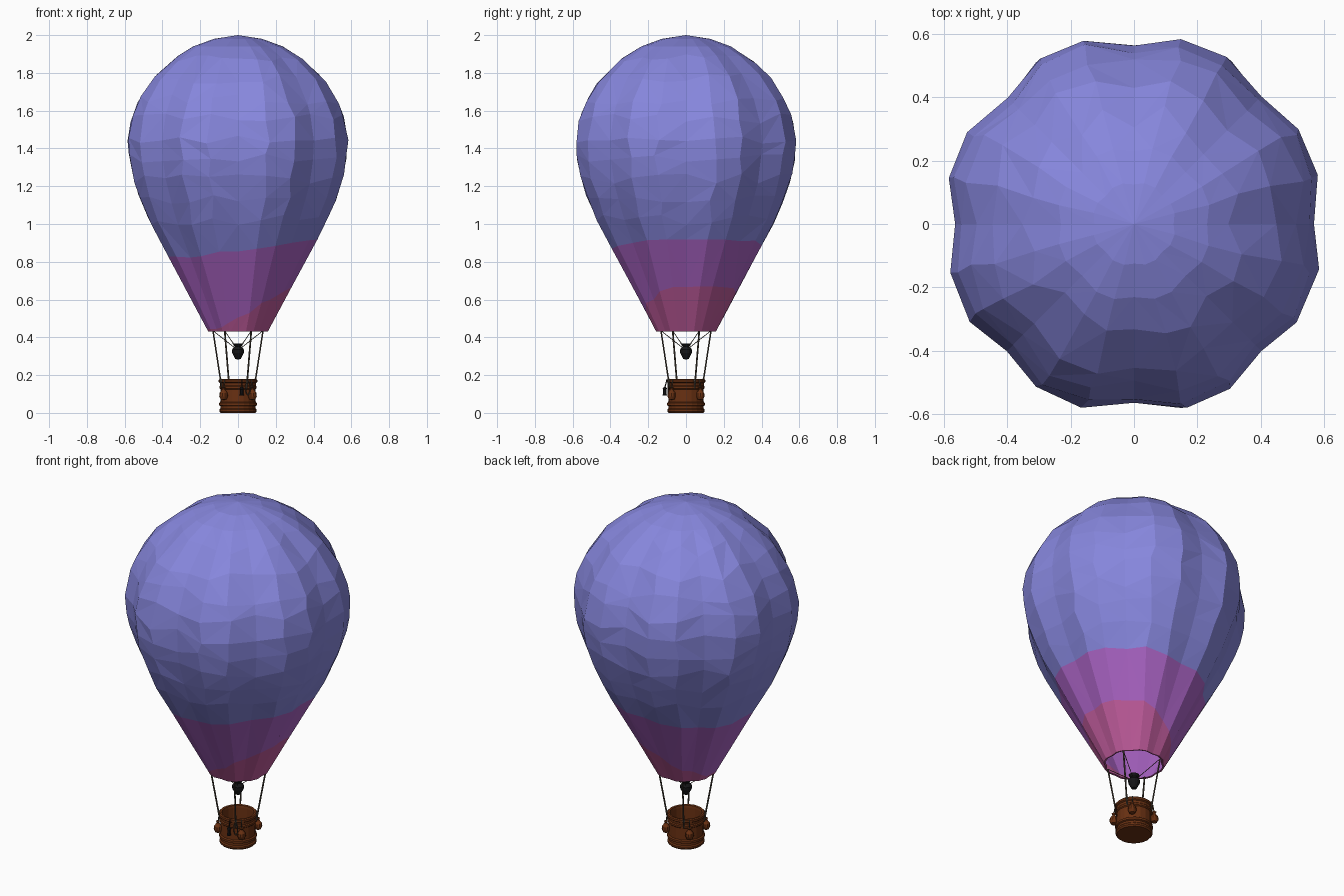
import bpy, bmesh, math, random
from mathutils import Vector

if "Cube" in bpy.data.objects:
    bpy.data.objects.remove(bpy.data.objects["Cube"])

random.seed(4)


def material(name, rgb):
    m = bpy.data.materials.new(name)
    m.diffuse_color = (*rgb, 1)
    m.use_nodes = True
    m.node_tree.nodes["Principled BSDF"].inputs["Base Color"].default_value = m.diffuse_color
    return m


BLUE = material("periwinkle blue", (0.24, 0.24, 0.72))
PURPLE = material("purple", (0.40, 0.125, 0.55))
PINK = material("rose pink", (0.52, 0.105, 0.33))
BROWN = material("wicker brown", (0.14, 0.03, 0.006))
ROPE = material("rope grey", (0.07, 0.055, 0.04))
BLACK = material("burner black", (0.008, 0.008, 0.009))


def add(name, bm, mats):
    bmesh.ops.recalc_face_normals(bm, faces=bm.faces)
    me = bpy.data.meshes.new(name)
    bm.to_mesh(me)
    bm.free()
    for m in mats:
        me.materials.append(m)
    ob = bpy.data.objects.new(name, me)
    bpy.context.collection.objects.link(ob)
    return ob


def lathe(name, profile, mat, sides=16, at=(0, 0, 0)):
    """Revolve (radius, z) points; zero radius ends become caps."""
    bm = bmesh.new()
    rings = []
    for r, z in profile:
        if r == 0:
            rings.append([bm.verts.new((at[0], at[1], at[2] + z))] * sides)
        else:
            rings.append([bm.verts.new((at[0] + r * math.cos(2 * math.pi * i / sides),
                                        at[1] + r * math.sin(2 * math.pi * i / sides),
                                        at[2] + z)) for i in range(sides)])
    for a, b in zip(rings, rings[1:]):
        for i in range(sides):
            j = (i + 1) % sides
            quad = list(dict.fromkeys((a[i], a[j], b[j], b[i])))
            if len(quad) > 2:
                bm.faces.new(quad)
    return add(name, bm, [mat])


def rod(name, p, q, r, mat, sides=6):
    p, q = Vector(p), Vector(q)
    d = q - p
    bm = bmesh.new()
    bmesh.ops.create_cone(bm, cap_ends=True, segments=sides, radius1=r, radius2=r, depth=d.length)
    ob = add(name, bm, [mat])
    ob.rotation_mode = 'QUATERNION'
    ob.rotation_quaternion = d.to_track_quat('Z', 'Y')
    ob.location = (p + q) / 2
    return ob


def polar(r, a, z):
    return (r * math.cos(a), r * math.sin(a), z)


# Envelope: eight gores, three columns each, faceted and slightly irregular
PROFILE = [(0.43, 0.16), (0.83, 0.375), (1.0, 0.47), (1.2, 0.555), (1.32, 0.582), (1.43, 0.592),
           (1.55, 0.575), (1.66, 0.53), (1.77, 0.46), (1.87, 0.355), (1.94, 0.24), (1.98, 0.13), (2.0, 0.0)]


def radius(z):
    for (z0, r0), (z1, r1) in zip(PROFILE, PROFILE[1:]):
        if z <= z1:
            return r0 + (r1 - r0) * (z - z0) / (z1 - z0)
    return 0.0


COLS = 24
ROWS = [0.43, "pink", "purple", 1.02, 1.13, 1.24, 1.35, 1.45, 1.56, 1.66, 1.77, 1.87, 1.94, 1.98]
bm = bmesh.new()
rings = []
for row in ROWS:
    ring = []
    for i in range(COLS):
        a = 2 * math.pi * i / COLS
        if row == "pink":            # tilted colour borders, highest on the right
            z = 0.55 + 0.13 * math.cos(a - 0.35) + random.uniform(-0.012, 0.012)
            z = max(z, 0.445)
        elif row == "purple":
            z = 0.872 + 0.048 * math.cos(a - 0.26) + random.uniform(-0.01, 0.01)
        else:
            z = row + (random.uniform(-0.028, 0.028) if 1 < row < 1.9 else 0)
        if row != 0.43 and i % 3:
            a += random.uniform(-0.025, 0.025)
        gore = 0.962 if i % 3 == 0 else 1.02
        ring.append(bm.verts.new(polar(radius(z) * gore, a, z)))
    rings.append(ring)
for k, (lo, hi) in enumerate(zip(rings, rings[1:])):
    for i in range(COLS):
        j = (i + 1) % COLS
        a, b, c, d = lo[i], lo[j], hi[j], hi[i]
        tris = ((a, b, c), (a, c, d)) if random.random() < 0.5 else ((a, b, d), (b, c, d))
        for t in tris:
            bm.faces.new(t).material_index = max(0, 2 - k)
top = bm.verts.new((0, 0, 2.0))
for i in range(COLS):
    bm.faces.new((rings[-1][i], rings[-1][(i + 1) % COLS], top))
# narrow lip folded inside the mouth
lip = [bm.verts.new((v.co.x * 0.94, v.co.y * 0.94, 0.432)) for v in rings[0]]
for i in range(COLS):
    j = (i + 1) % COLS
    bm.faces.new((rings[0][i], lip[i], lip[j], rings[0][j])).material_index = 2
add("envelope", bm, [BLUE, PURPLE, PINK])

# Basket with raised bands, open at the top
basket = lathe("basket", [(0, 0), (0.092, 0), (0.099, 0.008), (0.099, 0.018), (0.093, 0.024), (0.093, 0.036),
                          (0.101, 0.04), (0.101, 0.052), (0.094, 0.057), (0.093, 0.125), (0.099, 0.13),
                          (0.099, 0.14), (0.094, 0.145), (0.095, 0.158), (0.102, 0.163), (0.102, 0.175),
                          (0.097, 0.18), (0.086, 0.178), (0.084, 0.165), (0.082, 0.02), (0, 0.02)],
               BROWN, 20)

# Sandbags on the four diagonals
for k in range(4):
    a = math.pi / 4 + k * math.pi / 2
    lathe(f"sandbag_{k + 1}", [(0, -0.03), (0.016, -0.026), (0.023, -0.01), (0.021, 0.008), (0.01, 0.022),
                               (0.007, 0.028), (0.012, 0.036), (0, 0.037)], BROWN, 10, polar(0.108, a, 0.098))
    rod(f"sandbag_cord_{k + 1}", polar(0.108, a, 0.13), polar(0.1, a, 0.178), 0.003, ROPE)

# Main ropes and burner stays
for k in range(4):
    a = math.radians(28) + k * math.pi / 2
    rod(f"main_rope_{k + 1}", polar(0.097, a, 0.13), polar(0.15, a, 0.435), 0.0045, ROPE)
    lathe(f"rope_knot_{k + 1}", [(0, -0.01), (0.008, -0.005), (0.008, 0.005), (0, 0.01)],
          ROPE, 6, polar(0.1, a, 0.172))
    rod(f"burner_stay_{k + 1}", polar(0.02, a, 0.345), polar(0.15, a, 0.435), 0.002, ROPE, 5)

# Burner
lathe("burner", [(0, 0.283), (0.014, 0.285), (0.022, 0.3), (0.031, 0.318), (0.032, 0.335), (0.022, 0.347),
                 (0.018, 0.352), (0.029, 0.366), (0.025, 0.368), (0.012, 0.352), (0, 0.352)], BLACK, 12)

# Lantern and rope loop hanging on the front
lathe("lantern", [(0, -0.024), (0.012, -0.024), (0.012, -0.018), (0.009, -0.016), (0.009, 0.01),
                  (0.013, 0.012), (0.005, 0.022), (0, 0.023)], BLACK, 8, (0.02, -0.112, 0.115))
rod("lantern_hook", (0.02, -0.112, 0.135), (0.02, -0.1, 0.178), 0.003, BLACK)
N = 12
loop = [(0.053 + 0.012 * math.cos(2 * math.pi * i / N), -0.096, 0.13 + 0.036 * math.sin(2 * math.pi * i / N))
        for i in range(N)]
for i in range(N):
    rod(f"rope_loop_{i + 1}", loop[i], loop[(i + 1) % N], 0.003, ROPE, 5)
